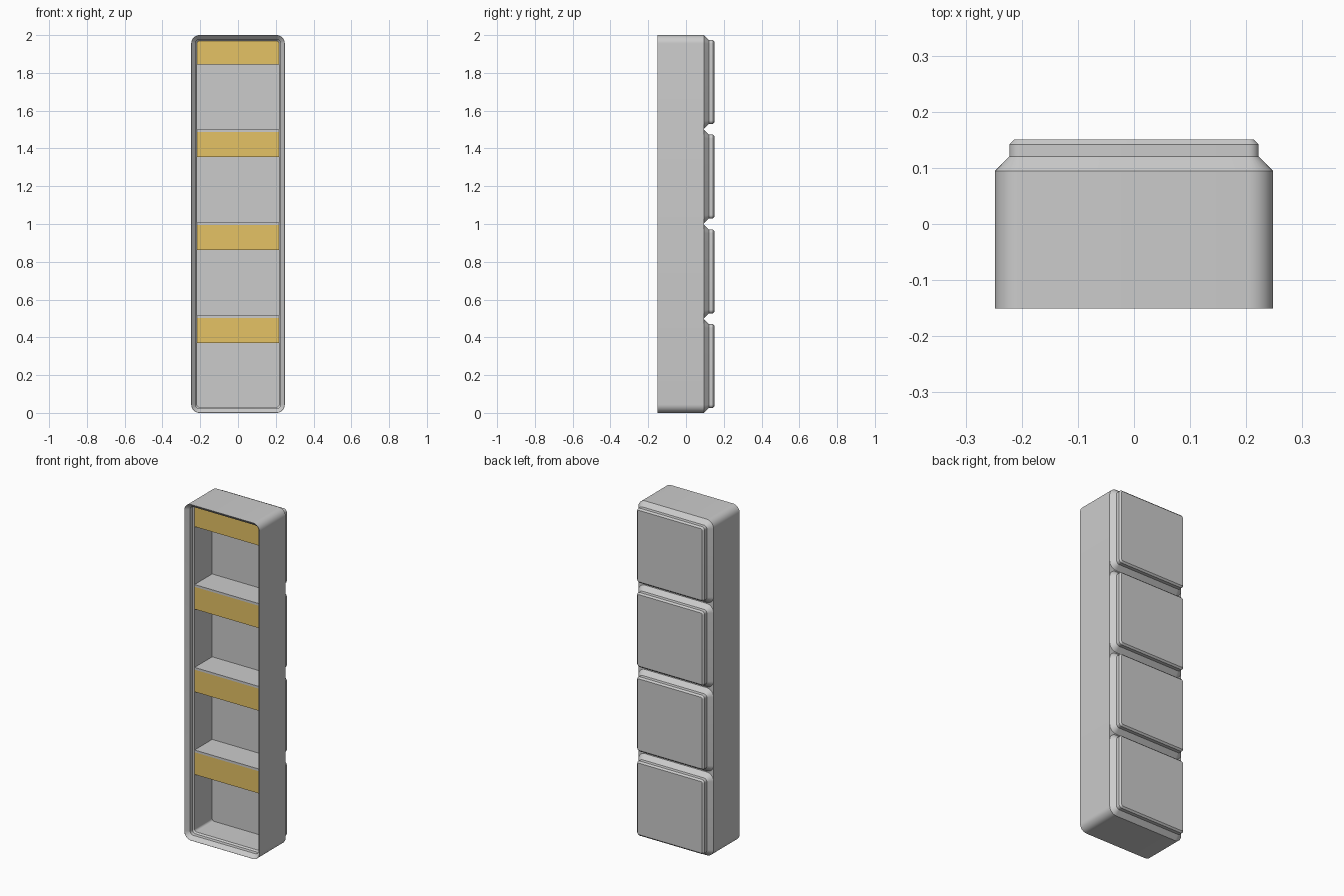
import bpy, bmesh, math

if "Cube" in bpy.data.objects:
    bpy.data.objects.remove(bpy.data.objects["Cube"])

HW, R = 0.2478, 0.0448            # half width and corner radius of the bin
BACK, FRONT = 0.151, -0.151
SHELF, FLOOR, FOOT_TOP = -0.0985, 0.067, 0.0945
INNER = 0.031                     # total inset of the rim


def ring(bm, y, inset, hx, hz, cz, seg=8):
    """Rounded rectangle in the XZ plane."""
    r = R - inset
    verts = []
    for q, (sx, sz) in enumerate([(1, 1), (-1, 1), (-1, -1), (1, -1)]):
        for i in range(seg + 1):
            a = math.pi / 2 * (q + i / seg)
            verts.append(bm.verts.new((sx * (hx - R) + r * math.cos(a), y,
                                       cz + sz * (hz - R) + r * math.sin(a))))
    return verts


def finish(bm, name):
    bmesh.ops.recalc_face_normals(bm, faces=bm.faces)
    mesh = bpy.data.meshes.new(name)
    bm.to_mesh(mesh)
    bm.free()
    obj = bpy.data.objects.new(name, mesh)
    bpy.context.collection.objects.link(obj)
    return obj


def loft(name, profile, hx, hz, cz):
    """Closed skin through (y, inset) rings."""
    bm = bmesh.new()
    rings = [ring(bm, y, d, hx, hz, cz) for y, d in profile]
    for a, b in zip(rings, rings[1:]):
        for i in range(len(a)):
            j = (i + 1) % len(a)
            bm.faces.new((a[i], a[j], b[j], b[i]))
    bm.faces.new(rings[0])
    bm.faces.new(rings[-1])
    obj = finish(bm, name)
    bpy.ops.object.select_all(action='DESELECT')
    obj.select_set(True)
    bpy.context.view_layer.objects.active = obj
    bpy.ops.object.shade_smooth_by_angle(angle=math.radians(30))
    return obj


def prism(name, points, hx):
    """Extrude a (y, z) outline across the bin width."""
    bm = bmesh.new()
    left = [bm.verts.new((-hx, y, z)) for y, z in points]
    right = [bm.verts.new((hx, y, z)) for y, z in points]
    n = len(points)
    bm.faces.new(left)
    bm.faces.new(right)
    for i in range(n):
        j = (i + 1) % n
        bm.faces.new((left[i], left[j], right[j], right[i]))
    return finish(bm, name)


# Hollow body with stepped stacking rim
loft("bin_body", [(FOOT_TOP, 0), (FRONT, 0), (FRONT, 0.001),
                  (FRONT + 0.0217, 0.0227), (FRONT + 0.0442, 0.0227),
                  (SHELF, INNER), (FLOOR, INNER)], HW, 1.0, 1.0)

# Four stepped feet on the back
for i in range(4):
    loft(f"foot_{i + 1}", [(FOOT_TOP, 0), (0.1205, 0.0257), (0.1418, 0.0257),
                           (BACK, 0.0352)], HW, HW, 1 + (i - 1.5) * 0.5015)

# Dividers, label shelves and their sloping supports
orange = bpy.data.materials.new("label_orange")
orange.diffuse_color = (0.78, 0.54, 0.13, 1)
orange.use_nodes = True
orange.node_tree.nodes["Principled BSDF"].inputs["Base Color"].default_value = orange.diffuse_color
inner_hw = HW - INNER + 0.003
tops = [0.502, 0.9935, 1.4865, 2 - INNER]
bottoms = [0.370, 0.862, 1.354, 1.845]
for i, (top, low) in enumerate(zip(tops, bottoms)):
    if i < 3:
        prism(f"divider_{i + 1}", [(SHELF, top), (FLOOR + 0.003, top),
                                   (FLOOR + 0.003, top + 0.0135), (SHELF, top + 0.0135)], inner_hw)
    plate = SHELF + 0.006
    label = prism(f"label_shelf_{i + 1}", [(SHELF, low), (plate, low),
                                           (plate, top), (SHELF, top)], inner_hw)
    label.data.materials.append(orange)
    prism(f"label_support_{i + 1}", [(plate, low), (plate + 0.006, low),
                                     (plate + 0.1, top), (plate, top)], inner_hw)
